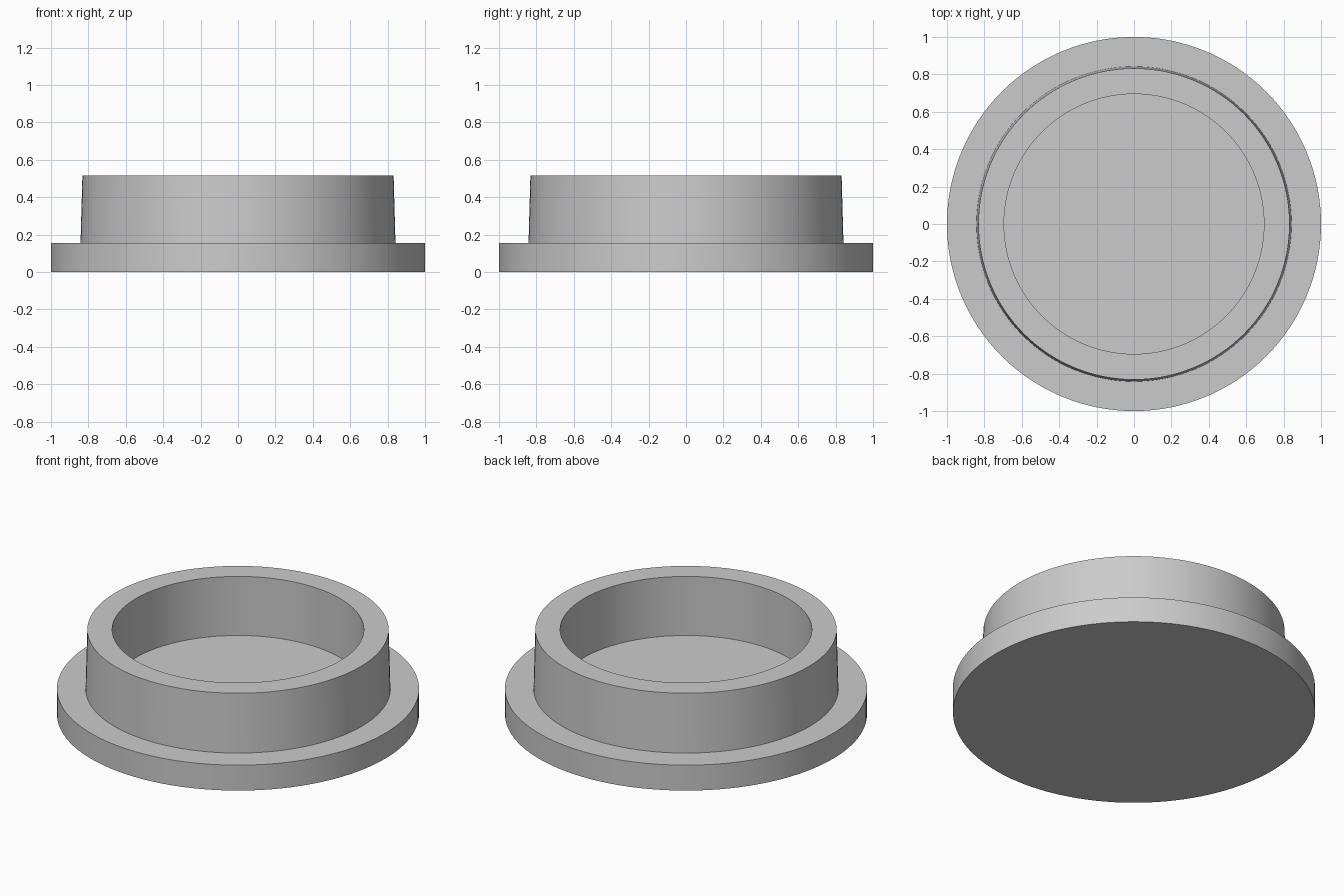
import bpy
import bmesh
from math import radians, tau
from mathutils import Vector

SEGMENTS = 128

cube = bpy.data.objects.get("Cube")
if cube:
    bpy.data.objects.remove(cube)

# Single plain grey
grey = bpy.data.materials.new("plain_grey")
grey.use_nodes = True
colour = (0.6, 0.6, 0.6, 1)
grey.diffuse_color = colour
grey.node_tree.nodes["Principled BSDF"].inputs["Base Color"].default_value = colour

# Outline from the bottom centre, round the flange and collar, to the recess floor
base_z, top_z = 0.155, 0.515
profile = [
    (0, 0), (1, 0), (1, base_z),              # flange
    (0.842, base_z), (0.832, top_z),          # tapered collar
    (0.695, top_z), (0.695, base_z),          # recess wall
    (0, base_z),                              # recess floor
]

# Revolve the outline into one closed plug
bm = bmesh.new()
verts = [bm.verts.new((r, 0, z)) for r, z in profile]
edges = [bm.edges.new(pair) for pair in zip(verts, verts[1:])]
bmesh.ops.spin(bm, geom=verts + edges, cent=Vector(), axis=(0, 0, 1),
               angle=tau, steps=SEGMENTS, use_merge=True)
bmesh.ops.remove_doubles(bm, verts=bm.verts, dist=0.0001)
bmesh.ops.recalc_face_normals(bm, faces=bm.faces)

mesh = bpy.data.meshes.new("flanged_plug")
bm.to_mesh(mesh)
bm.free()
mesh.materials.append(grey)
plug = bpy.data.objects.new("flanged_plug", mesh)
bpy.context.collection.objects.link(plug)

# Smooth round walls with crisp rims
bpy.ops.object.select_all(action="DESELECT")
plug.select_set(True)
bpy.context.view_layer.objects.active = plug
bpy.ops.object.shade_smooth_by_angle(angle=radians(30))
